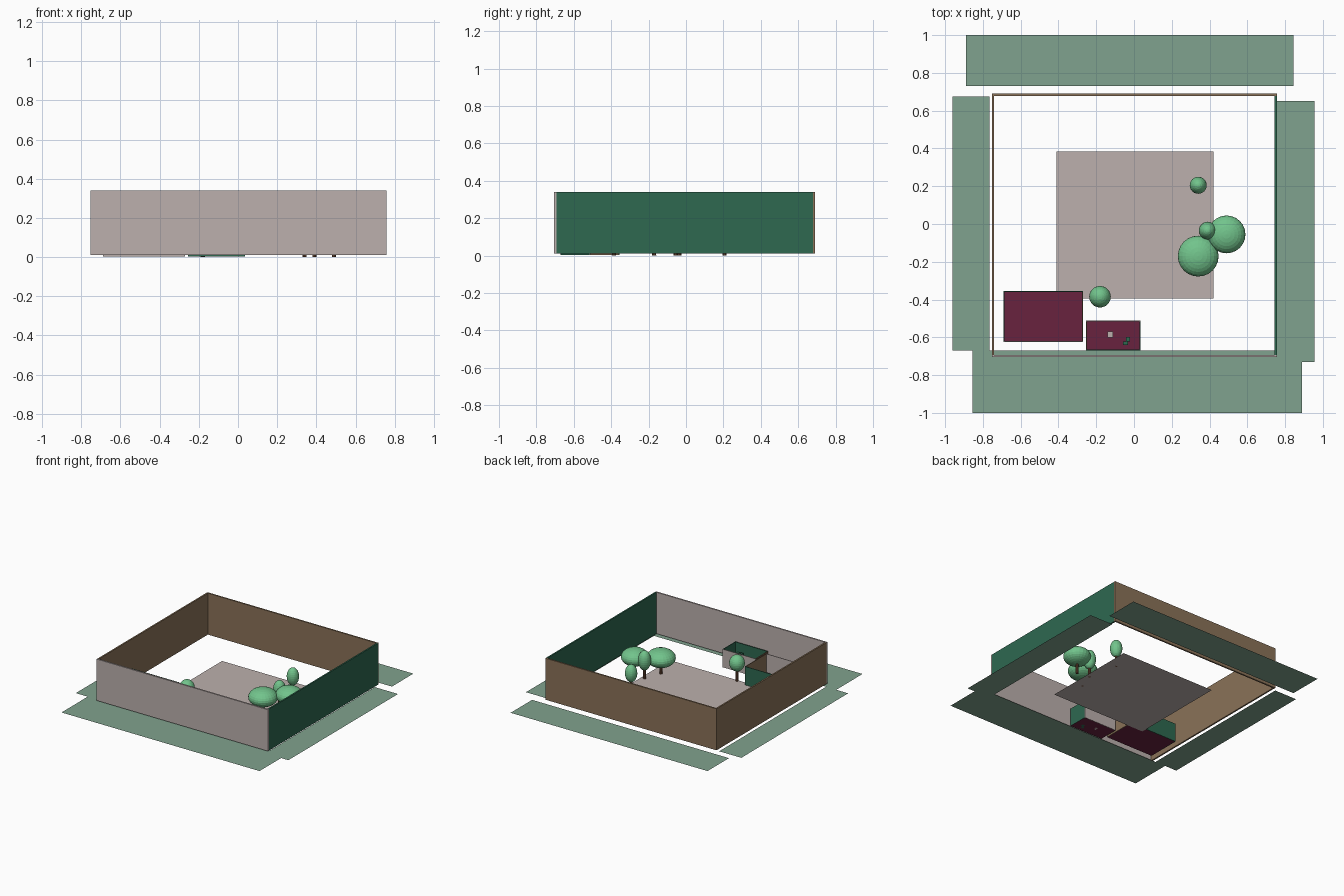
import bpy, bmesh, math
from mathutils import Matrix

if "Cube" in bpy.data.objects:
    bpy.data.objects.remove(bpy.data.objects["Cube"])


def mat(name, r, g, b):
    """Flat material from 0-255 sRGB values."""
    def lin(c):
        c /= 255
        return c / 12.92 if c <= 0.04045 else ((c + 0.055) / 1.055) ** 2.4
    m = bpy.data.materials.new(name)
    m.diffuse_color = (lin(r), lin(g), lin(b), 1)
    m.use_nodes = True
    m.node_tree.nodes["Principled BSDF"].inputs["Base Color"].default_value = m.diffuse_color
    return m


STONE = mat("pale_stone", 188, 176, 173)
LAWN = mat("lawn_green", 128, 162, 142)
GREEN = mat("dark_green", 46, 104, 80)
BROWN = mat("wall_brown", 138, 114, 88)
FLOOR = mat("maroon_floor", 105, 34, 63)
LEAF = mat("leaf_green", 114, 196, 140)
BARK = mat("bark_brown", 112, 76, 54)


def finish(name, bm, material):
    me = bpy.data.meshes.new(name)
    bm.to_mesh(me)
    bm.free()
    me.materials.append(material)
    ob = bpy.data.objects.new(name, me)
    bpy.context.collection.objects.link(ob)
    return ob


def box(name, x0, x1, y0, y1, z0, z1, material):
    bm = bmesh.new()
    m = Matrix.Translation(((x0 + x1) / 2, (y0 + y1) / 2, (z0 + z1) / 2))
    m = m @ Matrix.Diagonal((x1 - x0, y1 - y0, z1 - z0, 1))
    bmesh.ops.create_cube(bm, size=1, matrix=m)
    return finish(name, bm, material)


def sheet(name, x0, x1, y0, y1, z, material):
    bm = bmesh.new()
    bm.faces.new([bm.verts.new(p) for p in
                  ((x0, y0, z), (x1, y0, z), (x1, y1, z), (x0, y1, z))])
    return finish(name, bm, material)


def walls(name, x0, x1, y0, y1, z0, z1, t, front, right, back, left):
    """Four thin walls round a rectangle, one colour each."""
    box(name + "_front_wall", x0, x1, y0, y0 + t, z0, z1, front)
    box(name + "_back_wall", x0, x1, y1 - t, y1, z0, z1, back)
    box(name + "_left_wall", x0, x0 + t, y0 + t, y1 - t, z0, z1, left)
    box(name + "_right_wall", x1 - t, x1, y0 + t, y1 - t, z0, z1, right)


def tree(name, x, y, r, zc, rz):
    # trunk
    bm = bmesh.new()
    bmesh.ops.create_cone(bm, cap_ends=True, segments=10, radius1=0.011,
                          radius2=0.009, depth=zc,
                          matrix=Matrix.Translation((x, y, zc / 2)))
    finish(name + "_trunk", bm, BARK)
    # crown
    bm = bmesh.new()
    m = Matrix.Translation((x, y, zc)) @ Matrix.Diagonal((r, r, rz, 1))
    bmesh.ops.create_uvsphere(bm, u_segments=24, v_segments=14, radius=1, matrix=m)
    finish(name + "_crown", bm, LEAF)


# Ground strips outside the walls, and the paved court
sheet("back_verge", -0.89, 0.845, 0.73, 1.0, 0, LAWN)
sheet("front_verge", -0.855, 0.89, -1.0, -0.67, 0, LAWN)
sheet("left_verge", -0.96, -0.765, -0.67, 0.675, 0, LAWN)
sheet("right_verge", 0.75, 0.955, -0.73, 0.65, 0.001, LAWN)
sheet("paved_court", -0.41, 0.42, -0.395, 0.385, 0, STONE)

# Boundary walls
walls("boundary", -0.752, 0.757, -0.705, 0.69, 0.01, 0.34, 0.012,
      STONE, GREEN, BROWN, BROWN)

# Two open-topped rooms
sheet("large_room_floor", -0.69, -0.27, -0.625, -0.355, 0.003, FLOOR)
walls("large_room", -0.69, -0.27, -0.625, -0.355, 0.003, 0.15, 0.005,
      STONE, BROWN, GREEN, GREEN)
sheet("small_room_floor", -0.255, 0.035, -0.67, -0.51, 0.003, FLOOR)
walls("small_room", -0.255, 0.035, -0.67, -0.51, 0.003, 0.147, 0.005,
      GREEN, GREEN, STONE, BROWN)

# Furniture in the small room
box("table", -0.14, -0.11, -0.60, -0.57, 0.003, 0.05, STONE)
box("cabinet", -0.043, -0.02, -0.622, -0.598, 0.003, 0.10, GREEN)
box("stool", -0.057, -0.033, -0.64, -0.622, 0.003, 0.09, GREEN)

# Trees: x, y, crown radius, crown centre height, crown half height
for i, t in enumerate([(0.34, 0.205, 0.045, 0.147, 0.069),
                       (0.49, -0.055, 0.10, 0.14, 0.065),
                       (0.39, -0.035, 0.047, 0.144, 0.077),
                       (0.34, -0.17, 0.108, 0.127, 0.067),
                       (-0.18, -0.385, 0.057, 0.143, 0.063)], 1):
    tree("tree_%d" % i, *t)
